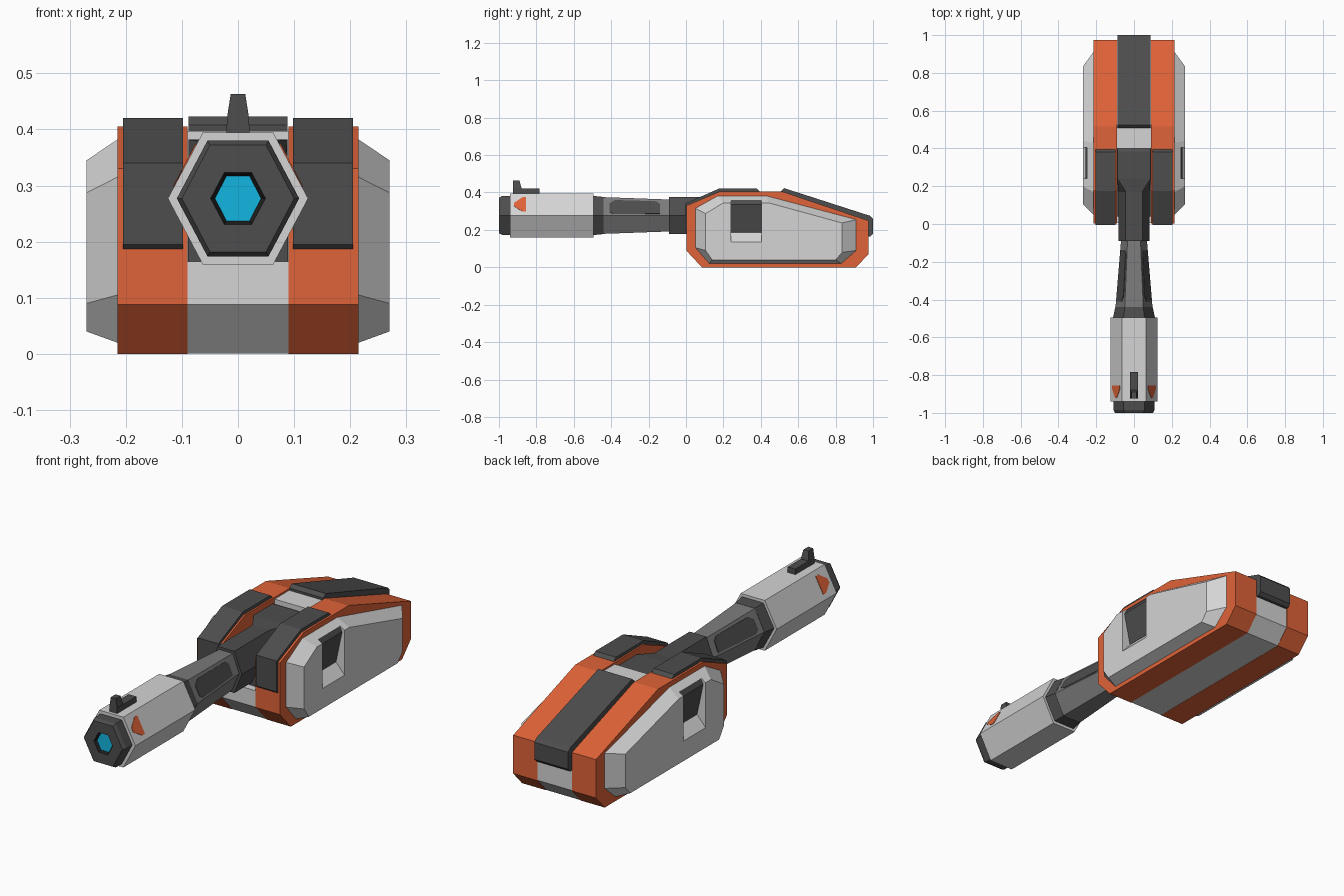
import bpy, bmesh
from mathutils import Vector

if "Cube" in bpy.data.objects:
    bpy.data.objects.remove(bpy.data.objects["Cube"])


def mat(name, r, g, b):
    m = bpy.data.materials.new(name)
    m.diffuse_color = (r, g, b, 1)
    m.use_nodes = True
    m.node_tree.nodes["Principled BSDF"].inputs["Base Color"].default_value = m.diffuse_color
    return m


ORANGE = mat("orange", .74, .125, .04)
WHITE = mat("off_white", .66, .66, .66)
DARK = mat("dark_grey", .075, .075, .075)
GREY = mat("mid_grey", .2, .2, .2)
BLACK = mat("black", .013, .013, .013)
CYAN = mat("cyan", .006, .47, .76)


def finish(name, bm, material):
    bmesh.ops.recalc_face_normals(bm, faces=bm.faces[:])
    me = bpy.data.meshes.new(name)
    bm.to_mesh(me)
    bm.free()
    me.materials.append(material)
    ob = bpy.data.objects.new(name, me)
    bpy.context.collection.objects.link(ob)
    return ob


def loft(name, rings, material, start=True, end=True):
    """Skin a list of equal-length point rings."""
    bm = bmesh.new()
    vs = [[bm.verts.new(p) for p in ring] for ring in rings]
    n = len(vs[0])
    for a, b in zip(vs, vs[1:]):
        for i in range(n):
            j = (i + 1) % n
            bm.faces.new((a[i], a[j], b[j], b[i]))
    if start:
        bm.faces.new(vs[0])
    if end:
        bm.faces.new(vs[-1])
    return finish(name, bm, material)


def slab(name, profile, x0, x1, material):
    """Extrude a (y, z) profile along x."""
    return loft(name, [[(x, y, z) for y, z in profile] for x in (x0, x1)], material)


def slab_y(name, profile, y0, y1, material):
    """Extrude an (x, z) profile along y."""
    return loft(name, [[(x, y, z) for x, z in profile] for y in (y0, y1)], material)


def hexagon(y, hx, hz, top=None, cz=.277):
    t = hx / 2 if top is None else top
    return [(x, y, cz + z) for x, z in
            ((hx, 0), (t, hz), (-t, hz), (-hx, 0), (-t, -hz), (t, -hz))]


def barrel(name, sections, material, **kw):
    return loft(name, [hexagon(*s) for s in sections], material, **kw)


def face_plate(name, outline, sec_a, sec_b, side, material, lift=.003):
    """Thin plate on the upper side face of a hex section; outline is (y, u)."""
    a, b = hexagon(*sec_a), hexagon(*sec_b)
    nrm = Vector((a[1][2] - a[0][2], 0, a[0][0] - a[1][0])).normalized()
    rings = []
    for off in (-.003, lift):
        ring = []
        for y, u in outline:
            k = (y - sec_a[0]) / (sec_b[0] - sec_a[0])
            lo = Vector(a[0]).lerp(Vector(b[0]), k)
            hi = Vector(a[1]).lerp(Vector(b[1]), k)
            p = lo.lerp(hi, u) + nrm * off
            ring.append((p.x * side, p.y, p.z))
        rings.append(ring)
    return loft(name, rings, material)


# Body: orange outer halves around a white centre strip with a front slot
body = [(.003, .088), (.085, 0), (.91, 0), (.975, .07), (.975, .25),
        (.515, .405), (.18, .405), (.003, .33)]
center = [(.005, .088), (.086, .001), (.909, .001), (.972, .07), (.972, .245),
          (.515, .397), (.40, .397), (.40, .165), (.005, .165)]
slab("body_center", center, -.09, .09, WHITE)
slab_y("slot_floor", [(-.089, .16), (.089, .16), (.089, .25), (-.089, .25)],
       .04, .41, DARK)

# Rear cover wrapping over the back
slab("rear_cover", [(.508, .39), (.508, .408), (.525, .423), (.985, .275), (1, .26),
                    (1, .18), (.985, .165), (.96, .165), (.96, .24), (.53, .385)],
     -.088, .088, DARK)

panel_base = [(.05, .105), (.05, .315), (.17, .382), (.43, .382), (.91, .255),
              (.91, .09), (.83, .02), (.125, .02)]
panel_face = [(.105, .09), (.105, .287), (.20, .345), (.44, .345), (.835, .237),
              (.835, .08), (.80, .04), (.14, .04)]
fender = [(.01, .18), (-.006, .195), (-.006, .34), (.175, .42), (.38, .42),
          (.395, .405), (.395, .38), (.2, .38), (.03, .3), (.03, .18)]
muzzle_a, muzzle_b = (-.94, .125, .118), (-.495, .125, .118)
rod_a, rod_b = (-.44, .098, .098), (-.08, .068, .085)

for s, tag in ((1, "right"), (-1, "left")):
    slab("body_" + tag, body, s * .09, s * .215, ORANGE)
    slab("front_fender_" + tag, fender, s * .098, s * .205, DARK)

    # Bevelled side panel with a grip recess cut into it
    panel = loft("side_panel_" + tag,
                 [[(s * x, y, z) for y, z in pts] for x, pts in
                  ((.21, panel_base), (.215, panel_base), (.27, panel_face))], WHITE)
    cut = slab_y("recess_cutter_" + tag,
                 [(s * .30, .10), (s * .225, .185), (s * .225, .36), (s * .30, .36)],
                 .24, .405, WHITE)
    cut.hide_render = True
    cut.hide_set(True)
    mod = panel.modifiers.new("recess", 'BOOLEAN')
    mod.operation, mod.solver, mod.object = 'DIFFERENCE', 'EXACT', cut
    slab_y("recess_plug_" + tag,
           [(s * .20, .185), (s * .226, .185), (s * .258, .335),
            (s * .243, .361), (s * .20, .361)], .2405, .4045, DARK)

    # Painted marker on the muzzle and dark inlay on the rod
    face_plate("muzzle_marker_" + tag,
               [(-.92, .42), (-.92, .56), (-.875, .82), (-.855, .82), (-.855, .18),
                (-.875, .18)], muzzle_a, muzzle_b, s, ORANGE, .002)
    face_plate("rod_inlay_" + tag,
               [(-.41, .2), (-.41, .65), (-.38, .85), (-.16, .85), (-.14, .7),
                (-.14, .1), (-.28, .08), (-.39, .08)], rod_a, rod_b, s, DARK)

# Neck block: hexagonal at the front, widening to fill the slot
barrel("neck_block", [(-.09, .083, .098, .044), (.17, .083, .098, .044),
                      (.24, .089, .105, .088), (.385, .089, .105, .088),
                      (.40, .089, .095, .088)], DARK)

# Rod, collar and muzzle
barrel("rod", [rod_a, rod_b], GREY)
barrel("collar", [(-.50, .112, .105), (-.44, .099, .099)], DARK)
barrel("muzzle", [muzzle_a, muzzle_b], WHITE)
barrel("muzzle_tip", [(-.93, .109, .103), (-.985, .109, .103), (-1, .100, .095),
                      (-1, .049, .046)], DARK, end=False)
barrel("lens_rim", [(-1, .049, .046), (-.985, .040, .039)], BLACK,
       start=False, end=False)
barrel("lens", [(-.987, .041, .040), (-.975, .041, .040)], CYAN)

# Sight on top of the muzzle
slab("sight_base", [(-.92, .39), (-.92, .421), (-.783, .421), (-.783, .39)],
     -.02, .02, DARK)
loft("sight_post", [[(-w, y0, z), (w, y0, z), (w, y1, z), (-w, y1, z)]
                    for w, y0, y1, z in ((.021, -.925, -.88, .39),
                                         (.019, -.925, -.88, .425),
                                         (.013, -.925, -.89, .463))], DARK)
